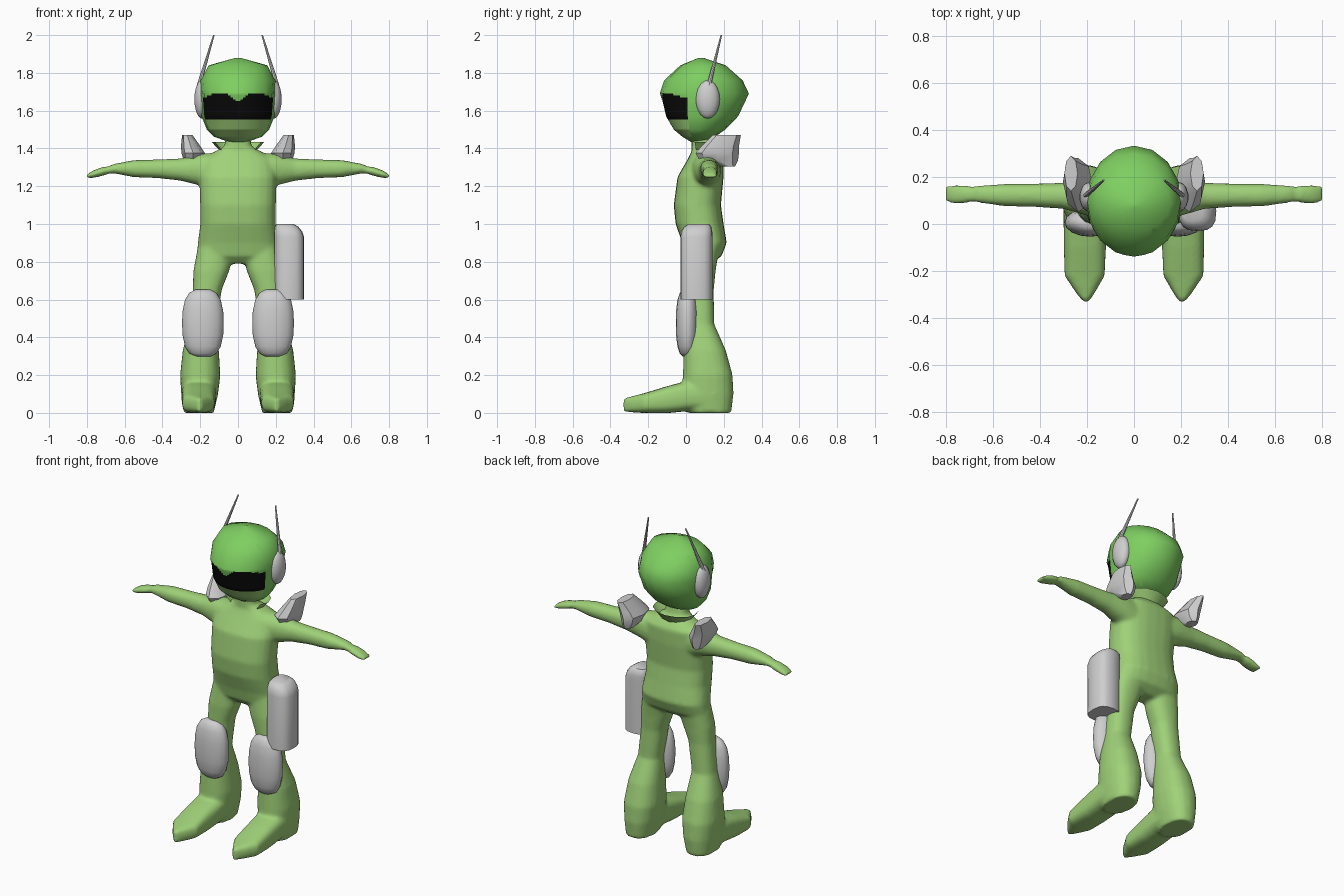
import bpy, bmesh, math
from mathutils import Vector, Matrix

if "Cube" in bpy.data.objects:
    bpy.data.objects.remove(bpy.data.objects["Cube"])


def material(name, rgb):
    m = bpy.data.materials.new(name)
    m.diffuse_color = (*rgb, 1)
    m.use_nodes = True
    m.node_tree.nodes["Principled BSDF"].inputs["Base Color"].default_value = m.diffuse_color
    return m


SUIT = material("suit green", (0.35, 0.64, 0.19))
SHELL = material("helmet green", (0.21, 0.62, 0.12))
GREY = material("armour grey", (0.62, 0.62, 0.62))
BLACK = material("visor black", (0.003, 0.003, 0.003))


def loft(bm, rings, axis="z", n=16, p=2.0, side=1, caps=True, turn=0.0):
    """Skin rings (t, centre u, centre v, radius u, radius v) along an axis."""
    rows = []
    for t, cu, cv, ru, rv in rings:
        row = []
        for i in range(n):
            a = 2 * math.pi * i / n + turn
            c, s = math.cos(a), math.sin(a)
            u = cu + ru * math.copysign(abs(c) ** (2 / p), c)
            v = cv + rv * math.copysign(abs(s) ** (2 / p), s)
            co = {"z": (u, v, t), "x": (t, u, v), "y": (u, t, v)}[axis]
            row.append(bm.verts.new((co[0] * side, co[1], co[2])))
        rows.append(row)
    for a, b in zip(rows, rows[1:]):
        for i in range(n):
            j = (i + 1) % n
            bm.faces.new((a[i], a[j], b[j], b[i]))
    if caps:
        bm.faces.new(rows[0])
        bm.faces.new(rows[-1])


def finish(bm, name, mats, angle=40):
    bmesh.ops.recalc_face_normals(bm, faces=bm.faces)
    me = bpy.data.meshes.new(name)
    bm.to_mesh(me)
    bm.free()
    ob = bpy.data.objects.new(name, me)
    bpy.context.collection.objects.link(ob)
    for m in mats:
        me.materials.append(m)
    bpy.ops.object.select_all(action="DESELECT")
    ob.select_set(True)
    bpy.context.view_layer.objects.active = ob
    bpy.ops.object.shade_smooth_by_angle(angle=math.radians(angle))
    return ob


# Suit: torso, arms, legs and boots fused into one smooth skin
torso = [(1.47, 0, .08, .065, .05), (1.41, 0, .085, .072, .055), (1.385, 0, .1, .12, .07),
         (1.345, 0, .105, .19, .095), (1.25, 0, .077, .205, .122), (1.1, 0, .06, .2, .125),
         (1.0, 0, .072, .2, .127), (.9, 0, .098, .213, .118), (.83, 0, .093, .218, .095),
         (.79, 0, .085, .14, .05)]
arm = [(.1, .1, 1.27, .085, .11), (.2, .11, 1.287, .075, .085), (.3, .12, 1.288, .056, .06),
       (.42, .122, 1.292, .05, .05), (.55, .123, 1.293, .048, .046), (.66, .127, 1.293, .037, .025),
       (.69, .127, 1.284, .033, .019), (.71, .127, 1.28, .038, .024), (.76, .127, 1.266, .041, .021),
       (.8, .127, 1.252, .036, .012)]
leg = [(.87, .115, .09, .1, .085), (.75, .142, .077, .095, .08), (.65, .163, .073, .077, .074),
       (.47, .185, .075, .072, .075), (.33, .197, .1, .096, .112), (.2, .2, .115, .107, .132),
       (.1, .203, .115, .098, .137), (0, .208, .125, .08, .115)]
foot = [(.15, .205, .1, .095, .08), (0, .207, .088, .093, .08), (-.1, .209, .07, .09, .072),
        (-.22, .21, .052, .086, .053), (-.29, .207, .045, .042, .042), (-.33, .204, .042, .012, .036)]
bm = bmesh.new()
loft(bm, torso, n=24, p=2.5)
for s in (1, -1):
    loft(bm, arm, "x", 16, 2.2, s)
    loft(bm, leg, "z", 20, 2.3, s)
    loft(bm, foot, "y", 16, 3.0, s)
body = finish(bm, "suit_body", [SUIT])
rm = body.modifiers.new("fuse", "REMESH")
rm.mode = "VOXEL"
rm.voxel_size = 0.01
rm.use_smooth_shade = True
sm = body.modifiers.new("soften", "SMOOTH")
sm.factor = 0.5
sm.iterations = 8

# Helmet: low-poly shell with the face opening removed
head = [(1.88, 0, .08, .012, .012), (1.84, 0, .09, .155, .12), (1.76, 0, .092, .198, .208),
        (1.69, 0, .097, .203, .236), (1.57, 0, .083, .193, .193), (1.5, 0, .07, .165, .138),
        (1.46, 0, .066, .125, .085), (1.435, 0, .065, .05, .04)]
bm = bmesh.new()
loft(bm, head[:7], n=16)
gone = []
for f in bm.faces:
    c = f.calc_center_median()
    if c.y < .01 and c.z < 1.69:
        gone.append(f)
bmesh.ops.delete(bm, geom=gone, context="FACES")
finish(bm, "helmet", [SHELL], 60)

# Face: finely divided inner head, coloured by the visor outline
fine = []
for a, b in zip(head[1:], head[2:]):
    for k in range(12):
        r = [x + (y - x) * k / 12 for x, y in zip(a, b)]
        fine.append((r[0], r[1], r[2], r[3] * .975, r[4] * .975))
fine.append(head[-1])
bm = bmesh.new()
loft(bm, fine, n=96)
for f in bm.faces:
    c = f.calc_center_median()
    x = abs(c.x)
    top = 1.645 + .052 * math.sin(min(x / .1, 1) * math.pi / 2)
    top -= max(0, x - .11) * .4
    if c.z > top or c.y > .02:
        f.material_index = 1
    elif c.z > 1.55:
        f.material_index = 2
finish(bm, "face_and_visor", [SUIT, SHELL, BLACK], 60)

# Brow: thin rim over the notched visor edge
bm = bmesh.new()
loft(bm, [r for r in fine if 1.64 < r[0] < 1.70], n=96, caps=False)
low = []
for f in bm.faces:
    c = f.calc_center_median()
    x = abs(c.x)
    if c.y > 0 or c.z < 1.645 + .052 * math.sin(min(x / .1, 1) * math.pi / 2) - max(0, x - .11) * .4:
        low.append(f)
bmesh.ops.delete(bm, geom=low, context="FACES")
bmesh.ops.scale(bm, vec=(1.015, 1.015, 1), verts=bm.verts,
                space=Matrix.Translation((0, -.095, 0)))
finish(bm, "brow", [SHELL], 60)

# Collar: flared band open at the front
bm = bmesh.new()
loft(bm, [(1.375, 0, .095, .085, .075), (1.435, 0, .1, .14, .11)], n=12, caps=False)
bmesh.ops.delete(bm, geom=[f for f in bm.faces if f.calc_center_median().y < .04], context="FACES")
finish(bm, "collar", [SUIT], 30)

# Armour pieces that repeat on both sides
pad = [(1.305, .24, .22, .03, .04), (1.335, .237, .175, .05, .1), (1.375, .237, .165, .062, .115),
       (1.41, .25, .18, .052, .1), (1.47, .268, .215, .028, .075)]
knee = [(.475 + .177 * h, .186, .007, .11 * w, .061 * w) for h, w in
        ((-1, .38), (-.9, .66), (-.7, .86), (-.35, .98), (0, 1), (.35, .98), (.7, .86), (.9, .66), (1, .38))]
for s, tag in ((1, "left"), (-1, "right")):
    bm = bmesh.new()
    loft(bm, pad, n=8, side=s)
    finish(bm, tag + "_shoulder_pad", [GREY], 35)

    bm = bmesh.new()
    loft(bm, knee, n=16, side=s)
    finish(bm, tag + "_knee_pad", [GREY], 60)

    # Ear pad
    bm = bmesh.new()
    bmesh.ops.create_uvsphere(bm, u_segments=14, v_segments=10, radius=1)
    bmesh.ops.scale(bm, vec=(.042, .064, .102), verts=bm.verts)
    bmesh.ops.translate(bm, vec=(.19 * s, .115, 1.66), verts=bm.verts)
    finish(bm, tag + "_ear_pad", [GREY], 60)

    # Antenna
    a, b = Vector((.208 * s, .12, 1.73)), Vector((.128 * s, .187, 2.0))
    d = b - a
    bm = bmesh.new()
    bmesh.ops.create_cone(bm, cap_ends=True, segments=8, radius1=.012, radius2=.004, depth=d.length)
    rot = d.to_track_quat("Z", "Y").to_matrix().to_4x4()
    bmesh.ops.transform(bm, matrix=Matrix.Translation((a + b) / 2) @ rot, verts=bm.verts)
    finish(bm, tag + "_antenna", [GREY], 40)

# Holster on the left hip
bm = bmesh.new()
loft(bm, [(.6, .27, .055, .08, .085), (.93, .27, .055, .08, .085), (.96, .265, .057, .075, .082),
          (.985, .257, .062, .063, .073), (1.0, .25, .067, .045, .055)], n=16, p=2.8)
finish(bm, "holster", [GREY], 45)
